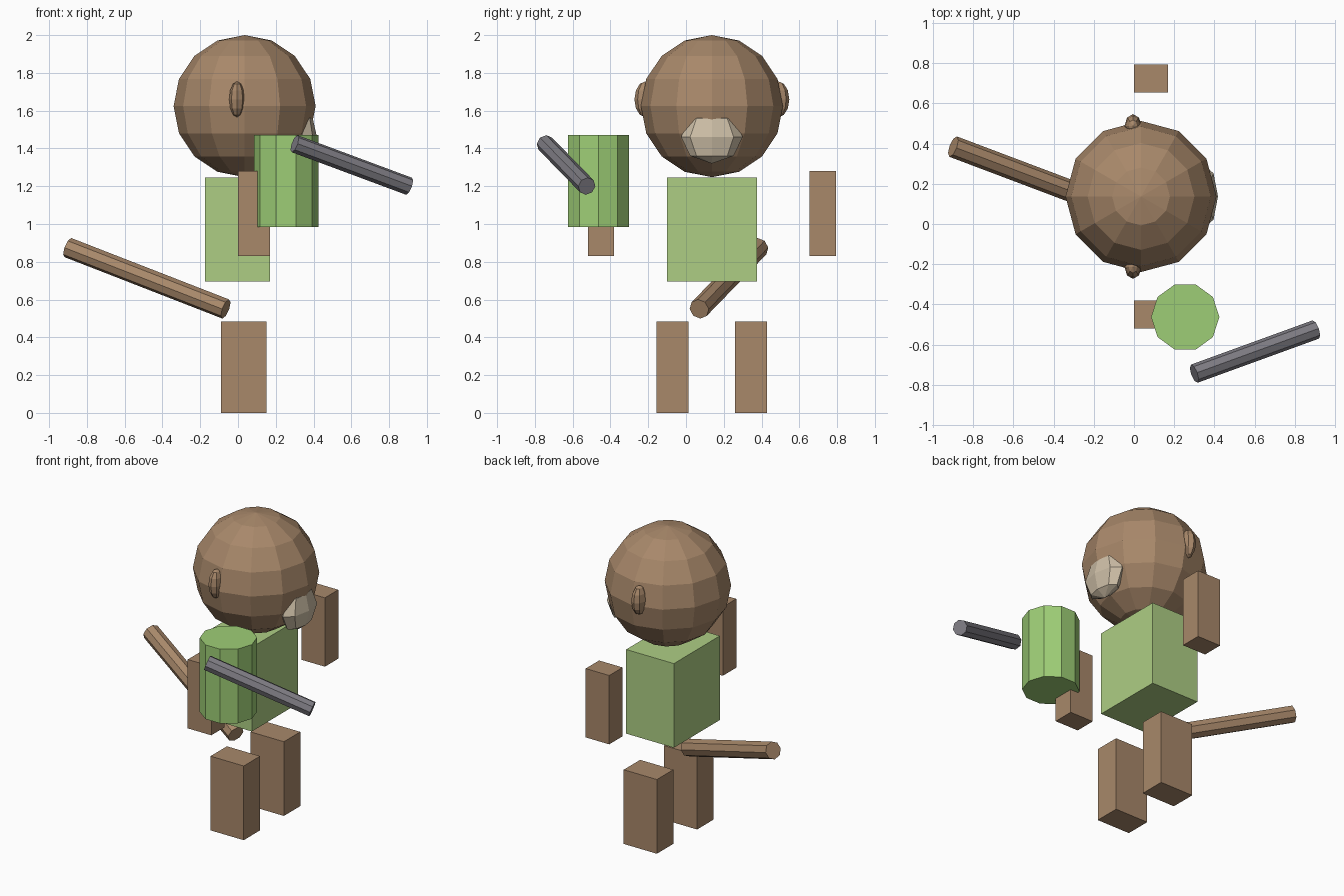
import bpy
from mathutils import Vector

if "Cube" in bpy.data.objects:
    bpy.data.objects.remove(bpy.data.objects["Cube"])


def mat(name, r, g, b):
    lin = lambda c: ((c / 255 + 0.055) / 1.055) ** 2.4
    m = bpy.data.materials.new(name)
    m.diffuse_color = (lin(r), lin(g), lin(b), 1)
    m.use_nodes = True
    m.node_tree.nodes["Principled BSDF"].inputs["Base Color"].default_value = m.diffuse_color
    return m


BROWN = mat("brown fur", 168, 136, 106)
LIGHT_GREEN = mat("light green cloth", 174, 206, 132)
GREEN = mat("green", 158, 206, 118)
GREY = mat("grey metal", 128, 126, 133)
CREAM = mat("cream muzzle", 206, 191, 167)


def finish(name, m):
    ob = bpy.context.object
    ob.name = name
    ob.data.materials.append(m)
    return ob


def box(name, m, lo, hi):
    lo, hi = Vector(lo), Vector(hi)
    bpy.ops.mesh.primitive_cube_add(size=1, location=(lo + hi) / 2)
    finish(name, m).scale = hi - lo


def ball(name, m, centre, radii, segments, rings):
    bpy.ops.mesh.primitive_uv_sphere_add(segments=segments, ring_count=rings,
                                         radius=1, location=centre)
    finish(name, m).scale = radii


def rod(name, m, a, b, radius, sides):
    a, b = Vector(a), Vector(b)
    bpy.ops.mesh.primitive_cylinder_add(vertices=sides, radius=radius,
                                        depth=(b - a).length, location=(a + b) / 2)
    ob = finish(name, m)
    ob.rotation_euler = (b - a).to_track_quat('Z', 'Y').to_euler()
    return ob


MID = 0.137  # y of the figure's mirror plane

# Head, facing +x, with muzzle
ball("head", BROWN, (0.035, MID, 1.624), (0.376, 0.376, 0.376), 12, 8)
ball("muzzle", CREAM, (0.342, MID, 1.46), (0.076, 0.163, 0.14), 8, 4)

# Torso
box("torso", LIGHT_GREEN, (-0.175, -0.10, 0.695), (0.17, 0.375, 1.245))

# Paired parts on both sides of the mirror plane
for side, s in (("right", -1), ("left", 1)):
    def span(inner, outer):
        return sorted((MID + s * inner, MID + s * outer))
    ball(side + "_ear", BROWN, (-0.005, MID + s * 0.352, 1.66), (0.042, 0.058, 0.095), 8, 6)
    y0, y1 = span(0.123, 0.292)
    box(side + "_leg", BROWN, (-0.09, y0, 0), (0.15, y1, 0.485))
    y0, y1 = span(0.518, 0.656)
    box(side + "_arm", BROWN, (0, y0, 0.83), (0.17, y1, 1.28))

# Tail
rod("tail", BROWN, (-0.90, 0.385, 0.875), (-0.065, 0.07, 0.55), 0.054, 8)

# Held barrel and stick: ten-sided barrel has a corner on +x
barrel = rod("barrel", GREEN, (0.255, -0.463, 0.985), (0.255, -0.463, 1.47), 0.17, 10)
barrel.rotation_euler = (0, 0, 1.5707963)
rod("stick", GREY, (0.30, -0.745, 1.425), (0.905, -0.525, 1.20), 0.048, 8)
